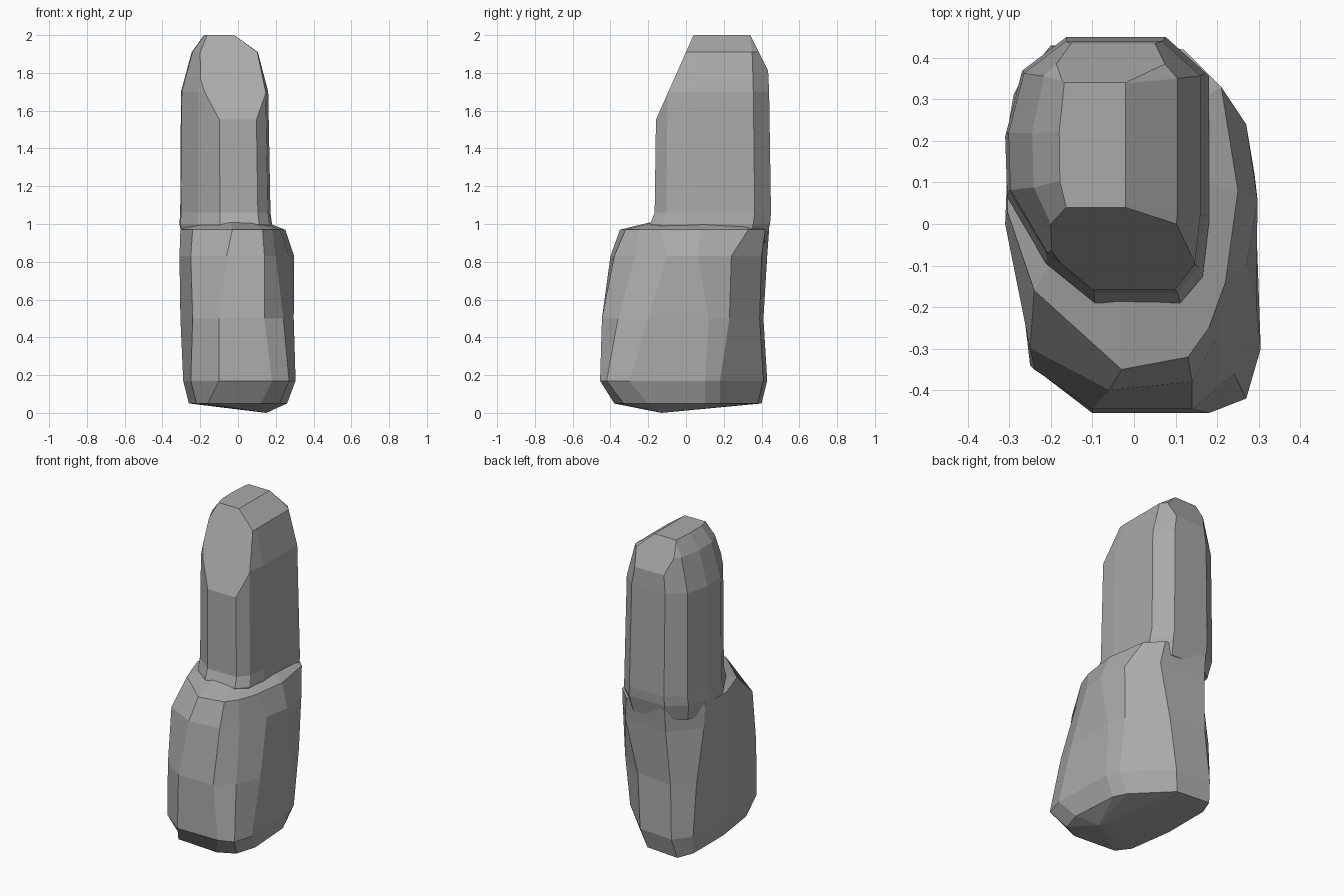
import bpy, bmesh

if "Cube" in bpy.data.objects:
    bpy.data.objects.remove(bpy.data.objects["Cube"])

# Dark stone
stone = bpy.data.materials.new("stone")
stone.diffuse_color = (.4, .4, .4, 1)
stone.use_nodes = True
stone.node_tree.nodes["Principled BSDF"].inputs["Base Color"].default_value = stone.diffuse_color


def loft(name, rings, bottom, top, cuts=()):
    """Skin stacked rings closed to end points, then slice off flat facets."""
    bm = bmesh.new()
    loops = [[bm.verts.new(p) for p in ring] for ring in rings]
    n = len(loops[0])
    low = bm.verts.new(bottom)
    for a, b in zip(loops, loops[1:]):
        for i in range(n):
            j = (i + 1) % n
            bm.faces.new((a[i], a[j], b[j], b[i]))
    for i in range(n):
        bm.faces.new((loops[0][(i + 1) % n], loops[0][i], low))
    if top is None:
        bm.faces.new(loops[-1])
    else:
        high = bm.verts.new(top)
        for i in range(n):
            bm.faces.new((loops[-1][i], loops[-1][(i + 1) % n], high))
    for point, normal in cuts:
        geom = bm.verts[:] + bm.edges[:] + bm.faces[:]
        cut = bmesh.ops.bisect_plane(bm, geom=geom, dist=1e-5, plane_co=point,
                                     plane_no=normal, clear_outer=True)
        edges = [e for e in cut["geom_cut"] if isinstance(e, bmesh.types.BMEdge)]
        bmesh.ops.holes_fill(bm, edges=edges)
    bmesh.ops.recalc_face_normals(bm, faces=bm.faces[:])
    mesh = bpy.data.meshes.new(name)
    bm.to_mesh(mesh)
    bm.free()
    mesh.materials.append(stone)
    obj = bpy.data.objects.new(name, mesh)
    bpy.context.collection.objects.link(obj)
    return obj


# Lower boulder: chiselled rings with the back right corner cut away
boulder = {
    0.05: [(-.16, -.36), (.12, -.38), (.22, -.33), (.26, -.2), (.24, .1), (.2, .18),
           (0, .38), (-.22, .4), (-.26, .3), (-.26, 0), (-.22, -.28)],
    0.17: [(-.1, -.455), (.18, -.455), (.27, -.42), (.305, -.3), (.29, .1), (.26, .18),
           (.03, .41), (-.2, .43), (-.28, .33), (-.29, 0), (-.25, -.34)],
    0.5: [(-.1, -.445), (.14, -.445), (.24, -.36), (.295, -.2), (.29, .12), (.26, .23),
          (.06, .39), (-.18, .41), (-.29, .31), (-.305, 0), (-.24, -.35)],
    0.83: [(-.06, -.4), (.14, -.38), (.2, -.27), (.27, -.1), (.297, .06), (.27, .24),
           (.14, .40), (-.16, .43), (-.3, .25), (-.31, 0), (-.25, -.3)],
    0.97: [(-.03, -.35), (.13, -.32), (.18, -.25), (.22, -.14), (.25, .08), (.21, .33),
           (.12, .42), (-.16, .44), (-.3, .24), (-.305, .03), (-.24, -.16)],
}
loft("lower_boulder", [[(x, y, z) for x, y in ring] for z, ring in boulder.items()],
     (.15, -.13, 0), (-.06, .15, 1.09))

# Upper pillar: one outline fitted to the bounds of every level,
# with one long flat slope cut in front and a bevel cut at the back
outline = [(.44, 0), (.86, 0), (.97, .1), (1, .3), (1, .86), (.8, 1),
           (.3, 1), (.08, .87), (0, .63), (.01, .4), (.2, .15)]
levels = [
    (0.90, -.29, .16, -.17, .42),
    (1.00, -.31, .18, -.19, .445),
    (1.06, -.306, .172, -.166, .45),
    (1.70, -.302, .16, -.157, .44),
    (1.91, -.245, .105, -.14, .43),
    (2.00, -.18, -.02, -.10, .41),
]
loft("upper_pillar",
     [[(x0 + u * (x1 - x0), y0 + v * (y1 - y0), z) for u, v in outline]
      for z, x0, x1, y0, y1 in levels], (-.06, .13, .9), None,
     cuts=[((0, .04, 2), (0, -.45, .2)), ((0, .34, 2), (0, .2, .1))])
